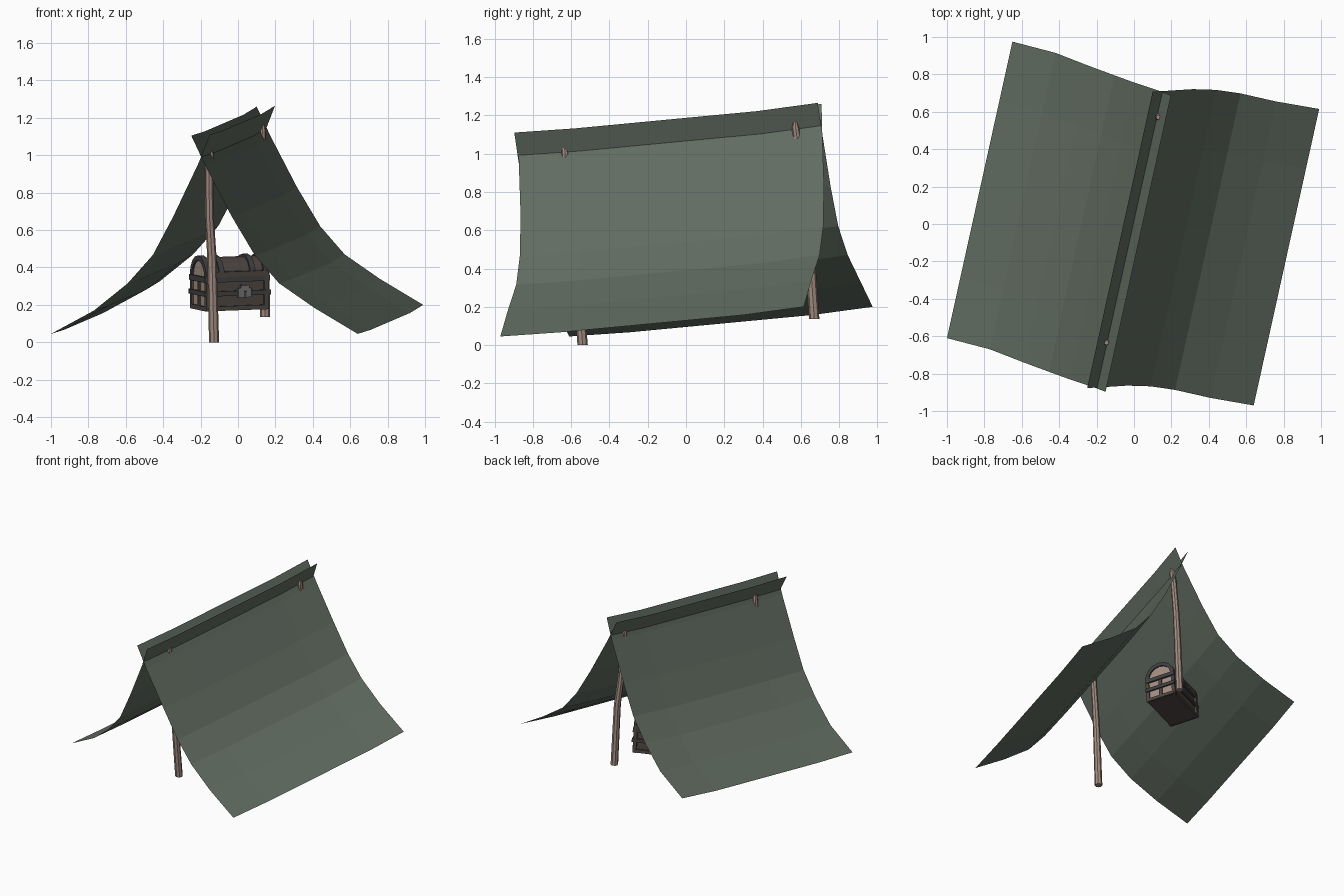
import bpy, bmesh, math
from mathutils import Matrix, Vector

if "Cube" in bpy.data.objects:
    bpy.data.objects.remove(bpy.data.objects["Cube"])


def material(name, r, g, b):
    m = bpy.data.materials.new(name)
    m.diffuse_color = (r, g, b, 1)
    m.use_nodes = True
    m.node_tree.nodes["Principled BSDF"].inputs["Base Color"].default_value = m.diffuse_color
    return m


CANVAS = material("canvas", 0.12, 0.15, 0.12)
POLE = material("pole_wood", 0.36, 0.26, 0.22)
PALE = material("pale_wood", 0.36, 0.27, 0.22)
DARK = material("dark_wood", 0.075, 0.06, 0.053)
IRON = material("iron", 0.05, 0.05, 0.052)
LOCK = material("lock_metal", 0.16, 0.16, 0.16)


def add_object(name, bm, mat, matrix=None):
    bmesh.ops.recalc_face_normals(bm, faces=bm.faces)
    me = bpy.data.meshes.new(name)
    bm.to_mesh(me)
    bm.free()
    me.materials.append(mat)
    ob = bpy.data.objects.new(name, me)
    bpy.context.collection.objects.link(ob)
    if matrix:
        ob.matrix_world = matrix
    return ob


def loft(name, rows, mat, closed=False):
    """Skin successive rows of points; closed rows become capped tubes."""
    bm = bmesh.new()
    vs = [[bm.verts.new(p) for p in row] for row in rows]
    n = len(rows[0])
    for a, b in zip(vs, vs[1:]):
        for i in range(n if closed else n - 1):
            j = (i + 1) % n
            bm.faces.new((a[i], a[j], b[j], b[i]))
    if closed:
        bm.faces.new(vs[0])
        bm.faces.new(vs[-1])
    return add_object(name, bm, mat)


# Canvas: two sagging sheets that cross at the ridge
left = [(-1, -.61, .045), (-.77, -.67, .17), (-.59, -.74, .315), (-.455, -.79, .467),
        (-.345, -.83, .675), (-.21, -.875, .96), (-.152, -.897, 1.11)]
right = [(.64, -.97, .045), (.41, -.93, .183), (.22, -.887, .315), (.09, -.868, .465),
         (-.035, -.864, .675), (-.175, -.873, .945), (-.25, -.877, 1.105)]
stations = [(0, 0), (.2, .022), (.8, .112), (1, .155)]
for name, profile in (("left_canvas", left), ("right_canvas", right)):
    loft(name, [[(x + .35 * t, y + 1.585 * t, z + dz) for x, y, z in profile]
                for t, dz in stations], CANVAS)

# Poles: slightly crooked tapered eight-sided sticks
def pole(name, path):
    rows = []
    for x, y, z, r in path:
        rows.append([(x + r * math.cos(k * math.pi / 4), y + r * math.sin(k * math.pi / 4), z)
                     for k in range(8)])
    loft(name, rows, POLE, closed=True)


pole("front_pole", [(-.128, -.54, 0, .027), (-.14, -.575, .46, .025), (-.153, -.605, .68, .023),
                    (-.155, -.628, .92, .022), (-.148, -.632, 1.0, .02), (-.147, -.635, 1.035, .012)])
pole("back_pole", [(.145, .67, .135, .027), (.14, .64, .59, .025), (.127, .61, .81, .023),
                   (.128, .585, 1.05, .022), (.13, .573, 1.13, .02), (.131, .57, 1.165, .012)])

# Chest frame of reference: length on x, depth on y, base at z = 0
CHEST = (Matrix.Translation((-.045, .37, .18)) @ Matrix.Rotation(.09, 4, 'X')
         @ Matrix.Rotation(math.radians(23), 4, 'Z'))
L, D, H = .355, .2, .18


def boxes(name, items, mat):
    bm = bmesh.new()
    for c, s in items:
        bmesh.ops.create_cube(bm, size=1, matrix=Matrix.Translation(c) @ Matrix.Diagonal((*s, 1)))
    return add_object(name, bm, mat, CHEST)


def arch(name, spans, radius, mat, inner=0):
    """Half-barrel pieces over the given x spans."""
    bm = bmesh.new()
    n = 8
    for x0, x1 in spans:
        ring = [(radius * math.cos(math.pi * k / n), radius * math.sin(math.pi * k / n))
                for k in range(n + 1)]
        low = [(inner * math.cos(math.pi * k / n), inner * math.sin(math.pi * k / n))
               for k in range(n + 1)] if inner else [(0, 0)] * (n + 1)
        a, b, c, d = [[bm.verts.new((x, y, H + z)) for y, z in pts]
                      for x, pts in ((x0, ring), (x1, ring), (x0, low), (x1, low))]
        for k in range(n):
            for p, q in ((a, b), (a, c), (b, d), (c, d)):
                bm.faces.new((p[k], p[k + 1], q[k + 1], q[k]))
    bmesh.ops.remove_doubles(bm, verts=bm.verts, dist=1e-5)
    bmesh.ops.dissolve_degenerate(bm, edges=bm.edges, dist=1e-6)
    return add_object(name, bm, mat, CHEST)


# Chest body with pale end panels and board ledges
boxes("chest_body", [((0, 0, H / 2), (L - .02, D - .01, H))], DARK)
boxes("chest_end_panels", [((s * (L / 2 - .008), 0, H / 2), (.008, D - .02, H - .01))
                           for s in (-1, 1)], PALE)
boxes("chest_posts", [((s * (L / 2 - .008), y, H / 2), (.026, .024, H))
                      for s in (-1, 1) for y in (-D / 2, 0, D / 2)], DARK)

# Horizontal bands wrapping the body
def band(name, z, h, out, mat):
    boxes(name, [((0, s * (D / 2 + out / 2), z), (L + 2 * out, .012, h)) for s in (-1, 1)]
          + [((s * (L / 2 + out / 2), 0, z), (.012, D + 2 * out, h)) for s in (-1, 1)], mat)


band("bottom_band", .012, .024, .002, DARK)
band("middle_band", .092, .026, .014, IRON)
band("rim_band", H - .012, .03, .01, IRON)

# Barrel lid with end arches and straps
arch("lid", [(-L / 2 + .012, L / 2 - .012)], .1, DARK)
arch("lid_end_panels", [(-L / 2 + .004, -L / 2 + .011), (L / 2 - .011, L / 2 - .004)], .09, PALE)
arch("lid_straps", [(-L / 2 - .006, -L / 2 + .025), (L / 2 - .025, L / 2 + .006),
                    (-.105, -.075), (.075, .105)], .112, IRON, inner=.085)
boxes("lid_rim", [((0, s * .104, H + .016), (L + .01, .016, .026)) for s in (-1, 1)], DARK)

# Lock plate and hasp
boxes("lock", [((.035, -D / 2 - .02, .095), (.075, .02, .05)),
               ((.035, -D / 2 - .024, .125), (.05, .016, .02))], LOCK)
boxes("keyhole", [((.035, -D / 2 - .031, .088), (.014, .006, .03))], IRON)
